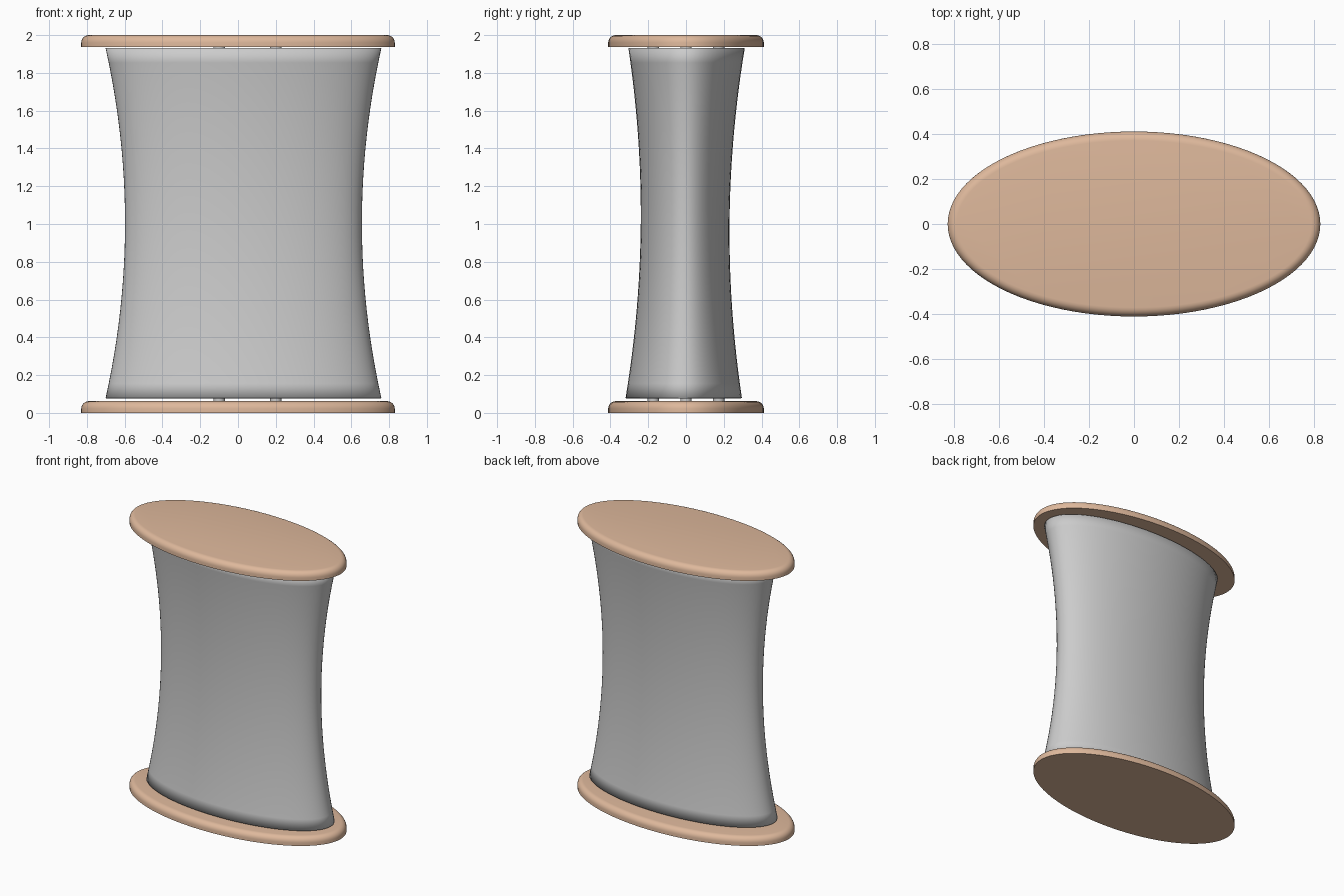
import bpy, bmesh
from math import cos, sin, pi, tau

if "Cube" in bpy.data.objects:
    bpy.data.objects.remove(bpy.data.objects["Cube"])


def ellipse_loft(name, rings, segments, capped):
    """Skin a stack of ellipses given as (cx, cy, rx, ry, z)."""
    bm = bmesh.new()
    loops = []
    for cx, cy, rx, ry, z in rings:
        loops.append([bm.verts.new((cx + rx * cos(tau * i / segments),
                                    cy + ry * sin(tau * i / segments), z))
                      for i in range(segments)])
    for low, high in zip(loops, loops[1:]):
        for i in range(segments):
            j = (i + 1) % segments
            bm.faces.new((low[i], low[j], high[j], high[i]))
    if capped:
        bm.faces.new(loops[0][::-1])
        bm.faces.new(loops[-1])
    mesh = bpy.data.meshes.new(name)
    bm.to_mesh(mesh)
    bm.free()
    obj = bpy.data.objects.new(name, mesh)
    bpy.context.collection.objects.link(obj)
    bpy.ops.object.select_all(action='DESELECT')
    obj.select_set(True)
    bpy.context.view_layer.objects.active = obj
    bpy.ops.object.shade_smooth_by_angle(angle=pi / 5)
    return obj


wood = bpy.data.materials.new("light_wood")
wood.diffuse_color = (0.73, 0.48, 0.33, 1)
wood.use_nodes = True
wood.node_tree.nodes["Principled BSDF"].inputs["Base Color"].default_value = wood.diffuse_color

# Oval end plates: flat underside, rounded upper rim
RIM, THICK = 0.04, 0.062
for name, z in (("base_plate", 0.0), ("top_plate", 2.0 - THICK)):
    rings = [(0, 0, 0.83, 0.412, z)]
    for k in range(7):
        a = k * pi / 12
        inset = RIM * (1 - cos(a))
        rings.append((0, 0, 0.83 - inset, 0.412 - inset,
                      z + THICK - RIM + RIM * sin(a)))
    plate = ellipse_loft(name, rings, 96, True)
    plate.data.materials.append(wood)

# Stretched fabric sleeve with a narrow waist, open at both ends
Z0, Z1, STEPS = 0.078, 1.931, 24
rings = []
for k in range(STEPS + 1):
    t = k / STEPS
    flare = (2 * t - 1) ** 2
    rings.append((0.029, -0.012 + 0.015 * t, 0.627 + 0.103 * flare,
                  0.235 + 0.073 * flare, Z0 + (Z1 - Z0) * t))
sleeve = ellipse_loft("fabric_sleeve", rings, 80, False)
shell = sleeve.modifiers.new("thickness", 'SOLIDIFY')
shell.thickness = 0.006
shell.offset = -1

# Three rods joining the plates, set in a triangle inside the sleeve
for i in range(3):
    a = tau * i / 3
    ellipse_loft(f"support_rod_{i + 1}",
                 [(0.2 * cos(a), 0.2 * sin(a), 0.03, 0.03, z) for z in (0.05, 1.95)],
                 24, True)
